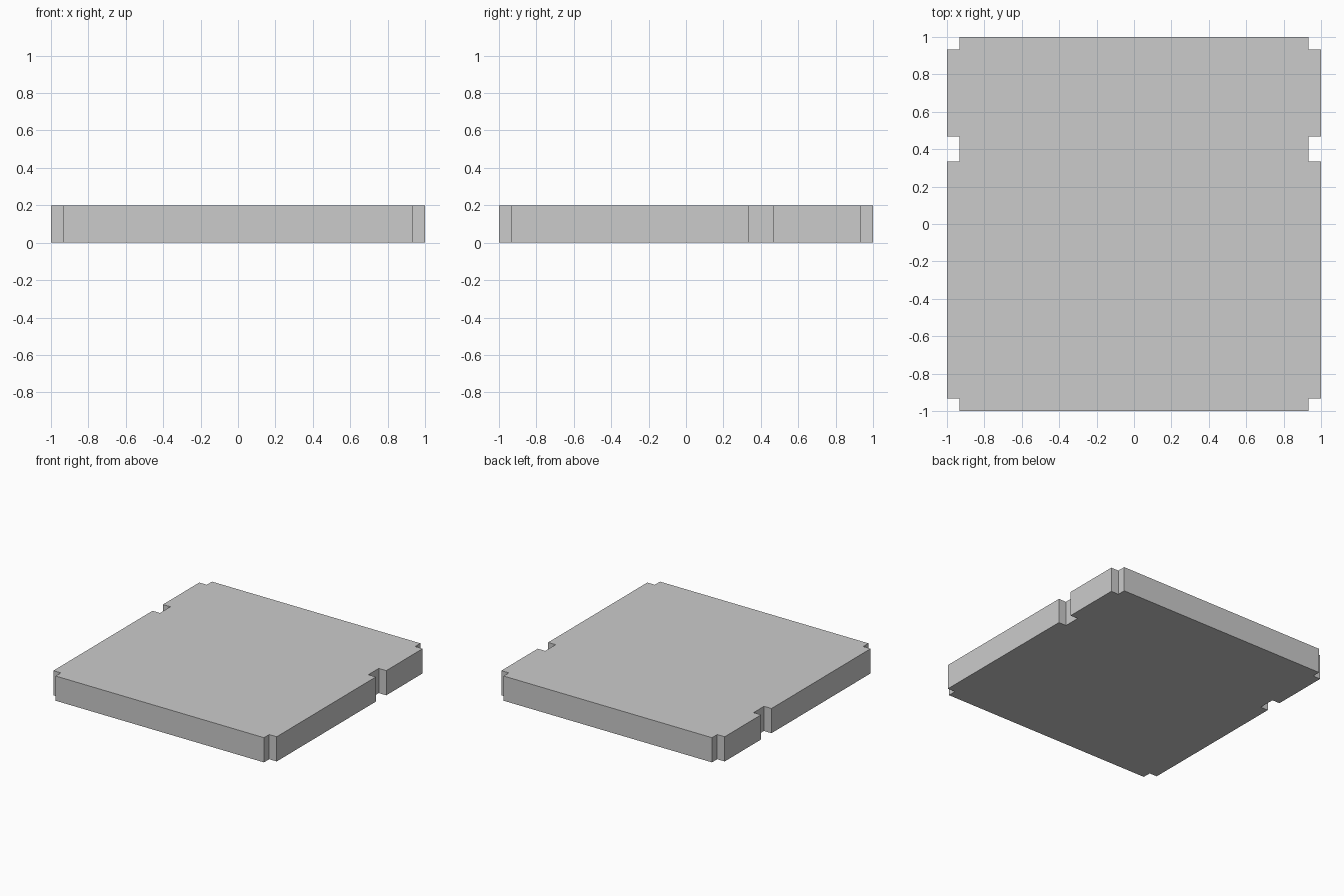
import bpy, bmesh

if "Cube" in bpy.data.objects:
    bpy.data.objects.remove(bpy.data.objects["Cube"])

HALF = 1.0         # half width of the plate
IN = 0.933         # inner edge of every notch
THICK = 0.2

# Right half of the outline, front to back: corner notches plus one side notch
right = [(IN, -HALF), (IN, -IN), (HALF, -IN),
         (HALF, 0.335), (IN, 0.335), (IN, 0.468), (HALF, 0.468),
         (HALF, IN), (IN, IN), (IN, HALF)]
# Mirror to the left side, running back to front
outline = right + [(-x, y) for x, y in reversed(right)]

# Floor plate: outline face extruded upward
bm = bmesh.new()
face = bm.faces.new([bm.verts.new((x, y, 0)) for x, y in outline])
top = bmesh.ops.extrude_face_region(bm, geom=[face], use_keep_orig=True)
verts = [g for g in top["geom"] if isinstance(g, bmesh.types.BMVert)]
bmesh.ops.translate(bm, verts=verts, vec=(0, 0, THICK))
bmesh.ops.recalc_face_normals(bm, faces=bm.faces)

mesh = bpy.data.meshes.new("notched_plate")
bm.to_mesh(mesh)
bm.free()
plate = bpy.data.objects.new("notched_plate", mesh)
bpy.context.collection.objects.link(plate)
